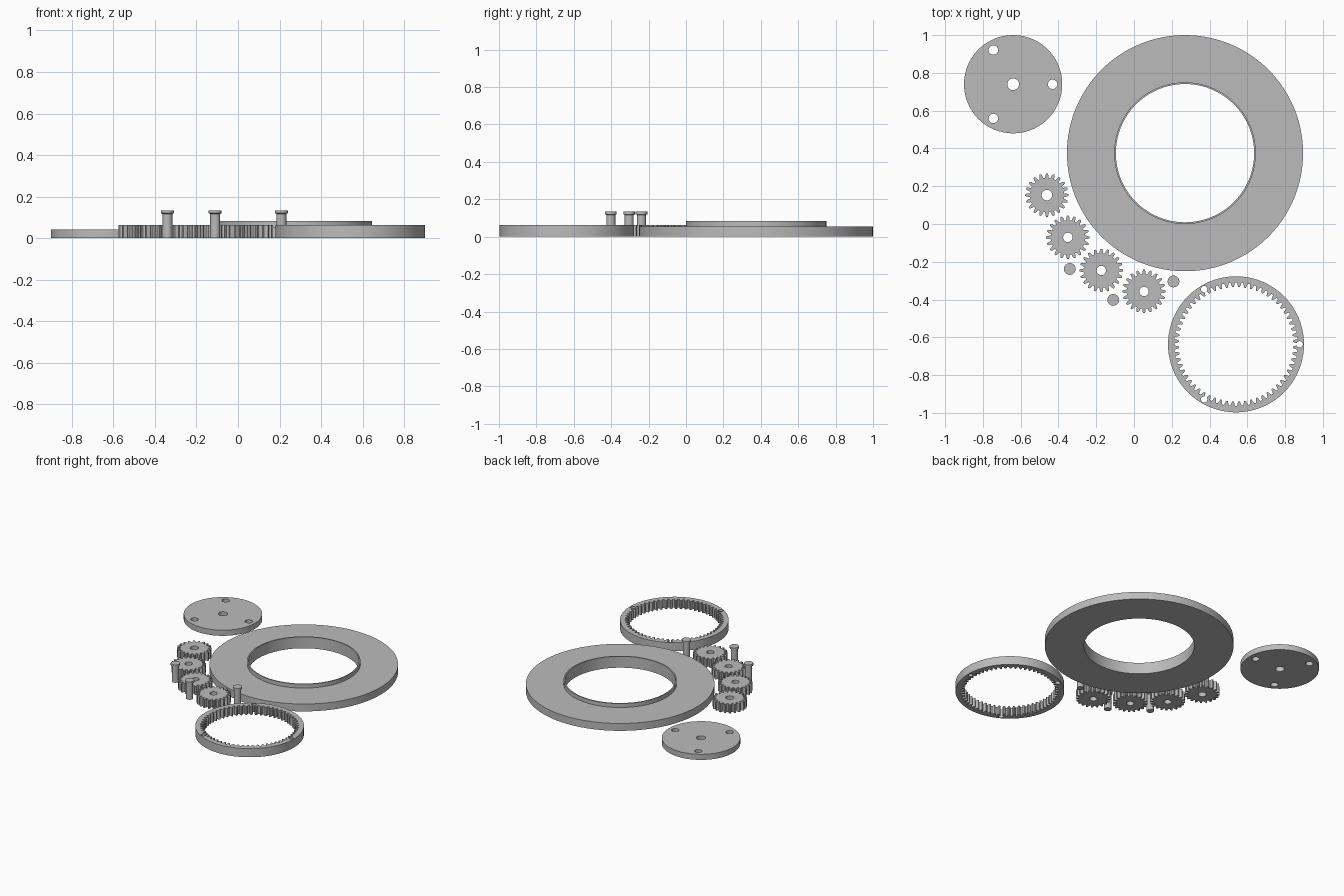
import bpy, bmesh
from math import pi, cos, sin, radians
from mathutils import Matrix, Vector

old = bpy.data.objects.get("Cube")
if old:
    bpy.data.objects.remove(old, do_unlink=True)

GREY = (0.5, 0.5, 0.5, 1)
grey = bpy.data.materials.new("plain grey")
grey.use_nodes = True
grey.diffuse_color = GREY
grey.node_tree.nodes["Principled BSDF"].inputs["Base Color"].default_value = GREY

TEETH = 20                    # planet and sun; the ring has three times as many
CARRIER = 0.209               # sun to planet distance
PITCH = CARRIER / 2
MODULE = CARRIER / TEETH
GEAR_H = 0.063


def finish(bm, name, x, y):
    bmesh.ops.recalc_face_normals(bm, faces=bm.faces)
    mesh = bpy.data.meshes.new(name)
    bm.to_mesh(mesh)
    bm.free()
    mesh.materials.append(grey)
    ob = bpy.data.objects.new(name, mesh)
    ob.location = (x, y, 0)
    bpy.context.collection.objects.link(ob)
    bpy.ops.object.select_all(action="DESELECT")
    ob.select_set(True)
    bpy.context.view_layer.objects.active = ob
    bpy.ops.object.shade_smooth_by_angle(angle=radians(25))
    return ob


def circle(r, n=40, cx=0, cy=0):
    return [(cx + r * cos(2 * pi * i / n), cy + r * sin(2 * pi * i / n)) for i in range(n)]


def plate(name, loops, height, x, y):
    """Flat plate: first loop is the outline, the rest are holes."""
    bm = bmesh.new()
    for loop in loops:
        vs = [bm.verts.new((px, py, 0)) for px, py in loop]
        for a, b in zip(vs, vs[1:] + vs[:1]):
            bm.edges.new((a, b))
    bmesh.ops.triangle_fill(bm, use_beauty=True, use_dissolve=False, edges=bm.edges[:])
    top = bmesh.ops.extrude_face_region(bm, geom=bm.faces[:], use_keep_orig=True)
    verts = [g for g in top["geom"] if isinstance(g, bmesh.types.BMVert)]
    bmesh.ops.translate(bm, verts=verts, vec=(0, 0, height))
    return finish(bm, name, x, y)


def lathe(name, profile, x, y, n, closed):
    """Turn an (r, z) profile about the vertical axis."""
    bm = bmesh.new()
    vs = [bm.verts.new((r, 0, z)) for r, z in profile]
    edges = [bm.edges.new(p) for p in zip(vs, vs[1:])]
    if closed:
        edges.append(bm.edges.new((vs[-1], vs[0])))
    bmesh.ops.spin(bm, geom=vs + edges, cent=(0, 0, 0), axis=(0, 0, 1),
                   angle=2 * pi, steps=n, use_merge=False)
    bmesh.ops.remove_doubles(bm, verts=bm.verts, dist=1e-5)
    return finish(bm, name, x, y)


def polar(r, a):
    return (r * cos(a), r * sin(a))


def toothed(pitch_r, count, out, notch=None):
    """Tooth outline; out is +1 for outward teeth, -1 for inward ones.
    notch = (centre radius, radius) opens a round hole in three tooth gaps."""
    step = 2 * pi / count
    root, tip = pitch_r - out * 1.25 * MODULE, pitch_r + out * MODULE
    phase = 0 if out > 0 else step / 2
    pts = []
    for k in range(count):
        mid = phase + k * step
        flank = [(root, 0.34), (pitch_r, 0.25), (tip, 0.12)]
        side = [polar(r, mid - w * step) for r, w in flank]
        back = [polar(r, mid + w * step) for r, w in reversed(flank)]
        if notch and k % (count // 3) == 0:
            c, rad = notch
            turn = Matrix.Rotation(mid - step / 2, 2)
            arc = [turn @ Vector((c + rad * cos(t), rad * sin(t)))
                   for t in (radians(-160 + 20 * i) for i in range(17))]
            side = [tuple(p) for p in arc] + side[1:]
        if notch and (k + 1) % (count // 3) == 0:
            back = back[:-1]
        pts += side + back
    return pts


# Stepped base ring with a thin raised lip
lathe("base_ring", [(0.366, 0), (0.625, 0), (0.625, 0.054), (0.375, 0.054),
                    (0.375, 0.083), (0.366, 0.083)], 0.27, 0.375, 128, True)

# Carrier disc: one centre hole and three pin holes
pins = [polar(CARRIER, 2 * pi * i / 3) for i in range(3)]
plate("carrier_disc", [circle(0.26, 96), circle(0.031)]
      + [circle(0.025, 32, *p) for p in pins], 0.041, -0.64, 0.74)

# Internal ring gear with three bolt notches
plate("ring_gear", [circle(0.36, 120), toothed(3 * PITCH, 3 * TEETH, -1, (0.337, 0.017))],
      GEAR_H, 0.54, -0.637)

# Sun gear and three planets
for name, x, y, bore in [("sun_gear", -0.461, 0.153, 0.028),
                         ("planet_gear_a", -0.35, -0.071, 0.025),
                         ("planet_gear_b", -0.173, -0.246, 0.025),
                         ("planet_gear_c", 0.053, -0.357, 0.025)]:
    plate(name, [toothed(PITCH, TEETH, 1), circle(bore, 32)], GEAR_H, x, y)

# Headed pins
for name, x, y in [("pin_a", -0.34, -0.238), ("pin_b", -0.11, -0.402), ("pin_c", 0.209, -0.304)]:
    lathe(name, [(0, 0), (0.024, 0), (0.024, 0.117), (0.031, 0.12),
                 (0.031, 0.134), (0, 0.134)], x, y, 40, False)
